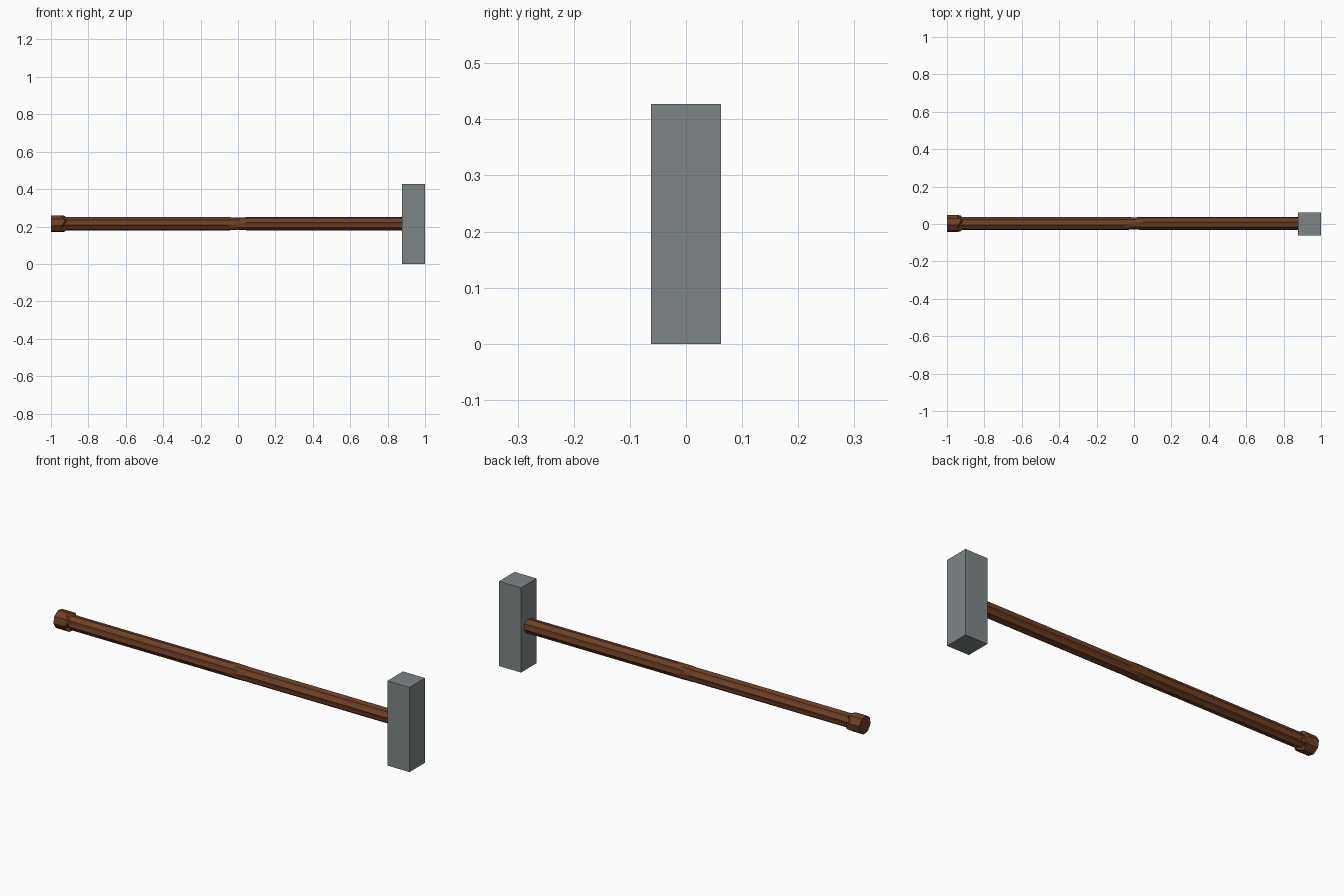
import bpy, bmesh, math

if "Cube" in bpy.data.objects:
    bpy.data.objects.remove(bpy.data.objects["Cube"])

CY, CZ = 0.003, 0.215   # handle axis
N = 16                  # points round the hewn shaft


def material(name, color):
    m = bpy.data.materials.new(name)
    m.diffuse_color = (*color, 1)
    m.use_nodes = True
    m.node_tree.nodes["Principled BSDF"].inputs["Base Color"].default_value = m.diffuse_color
    return m


def finish(bm, name, mat):
    bmesh.ops.recalc_face_normals(bm, faces=bm.faces)
    me = bpy.data.meshes.new(name)
    bm.to_mesh(me)
    bm.free()
    me.materials.append(mat)
    ob = bpy.data.objects.new(name, me)
    bpy.context.collection.objects.link(ob)
    return ob


def carved_rod(name, rings, mat):
    """Loft rings of (x, radius, groove depth, x stagger, groove phase)."""
    bm = bmesh.new()
    loops = []
    for x, r, groove, stagger, phase in rings:
        loop = []
        for i in range(N):
            a = 2 * math.pi * (i + 0.5) / N
            odd = (i + phase) % 2
            rr = r - groove * odd
            xx = x + stagger * (1 if i // 2 % 2 else -1)
            loop.append(bm.verts.new((xx, CY + rr * math.cos(a), CZ + rr * math.sin(a))))
        loops.append(loop)
    for a, b in zip(loops, loops[1:]):
        for i in range(N):
            j = (i + 1) % N
            bm.faces.new((a[i], a[j], b[j], b[i]))
    bm.faces.new(loops[0])
    bm.faces.new(loops[-1])
    return finish(bm, name, mat)


wood = material("wood", (0.15, 0.05, 0.02))
steel = material("steel", (0.21, 0.24, 0.245))

# Block head
bm = bmesh.new()
bmesh.ops.create_cube(bm, size=1)
for v in bm.verts:
    v.co = (0.9385 + v.co.x * 0.123, v.co.y * 0.124, 0.2135 + v.co.z * 0.427)
finish(bm, "head", steel)

# Grooved wooden handle with staggered grain and flared end knob
carved_rod("handle", [
    (-1.0, 0.046, 0.003, 0, 0),
    (-0.935, 0.046, 0.003, 0.008, 0),
    (-0.925, 0.036, 0.004, 0.008, 0),
    (-0.02, 0.036, 0.004, 0.03, 0),
    (0.02, 0.036, 0.004, 0.03, 1),
    (0.88, 0.036, 0.004, 0, 1),
], wood)
